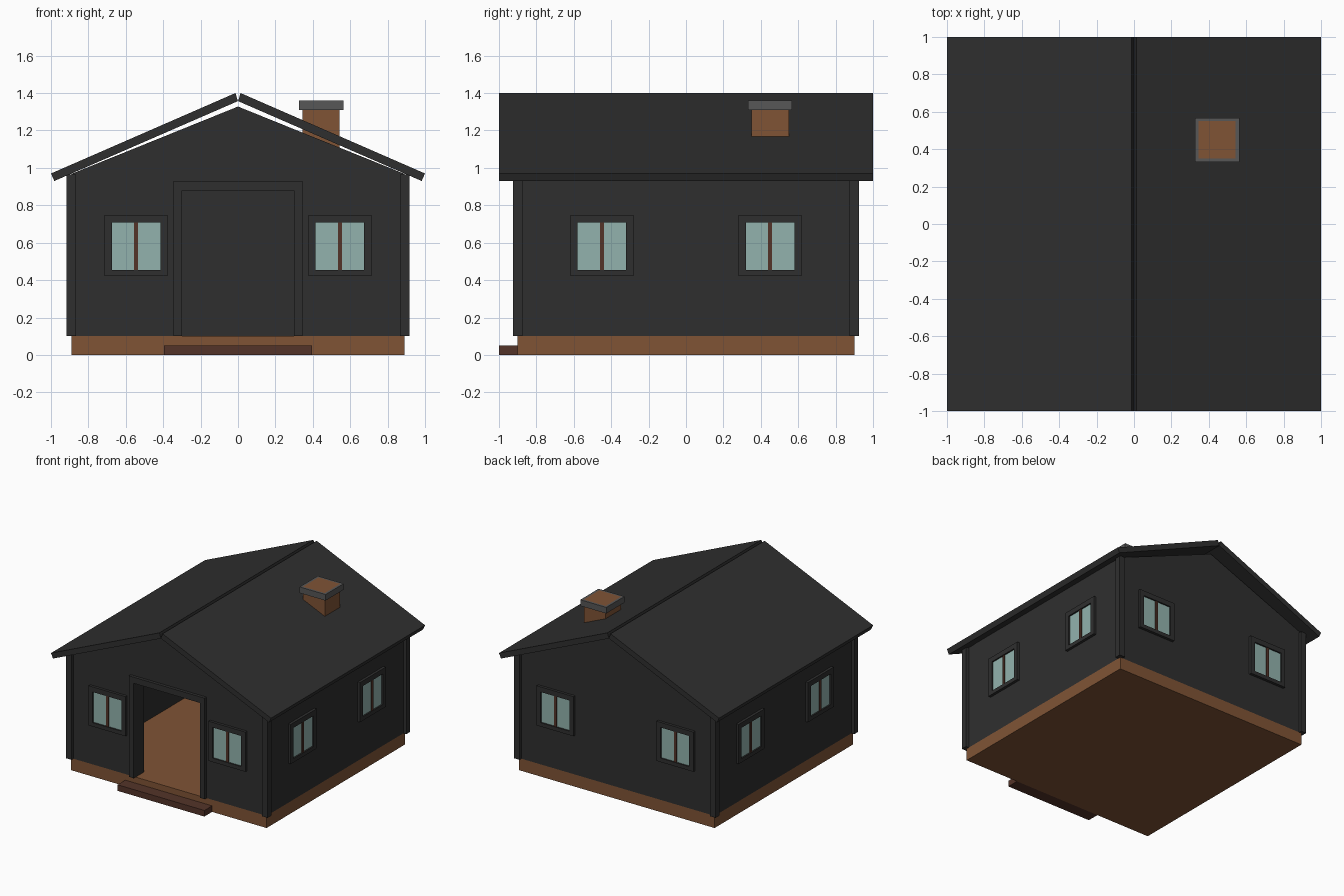
import bpy, bmesh, math
from mathutils import Matrix, Vector

if "Cube" in bpy.data.objects:
    bpy.data.objects.remove(bpy.data.objects["Cube"])


def material(name, rgb):
    m = bpy.data.materials.new(name)
    m.diffuse_color = (*rgb, 1)
    m.use_nodes = True
    m.node_tree.nodes["Principled BSDF"].inputs["Base Color"].default_value = m.diffuse_color
    return m


DARK = material("charcoal", (0.028, 0.028, 0.028))
BRICK = material("warm_brown", (0.215, 0.088, 0.036))
STEP = material("dark_brown", (0.088, 0.034, 0.022))
GLASS = material("pale_teal", (0.29, 0.45, 0.42))
GREY = material("stone_grey", (0.095, 0.095, 0.095))


def finish(name, bm, mat, matrix=None):
    if matrix:
        bm.transform(matrix)
    bmesh.ops.recalc_face_normals(bm, faces=bm.faces)
    me = bpy.data.meshes.new(name)
    bm.to_mesh(me)
    bm.free()
    me.materials.append(mat)
    ob = bpy.data.objects.new(name, me)
    bpy.context.collection.objects.link(ob)
    return ob


def boxes(name, mat, spans, matrix=None):
    """One object from boxes given as (x0, x1, y0, y1, z0, z1)."""
    bm = bmesh.new()
    for x0, x1, y0, y1, z0, z1 in spans:
        m = Matrix.Translation(((x0 + x1) / 2, (y0 + y1) / 2, (z0 + z1) / 2))
        m = m @ Matrix.Diagonal((x1 - x0, y1 - y0, z1 - z0, 1))
        bmesh.ops.create_cube(bm, size=1, matrix=m)
    return finish(name, bm, mat, matrix)


def prism(name, mat, outline, y0, y1):
    """Extrude an x-z outline along y."""
    bm = bmesh.new()
    face = bm.faces.new([bm.verts.new((x, y0, z)) for x, z in outline])
    res = bmesh.ops.extrude_face_region(bm, geom=[face])
    verts = [v for v in res["geom"] if isinstance(v, bmesh.types.BMVert)]
    bmesh.ops.translate(bm, verts=verts, vec=Vector((0, y1 - y0, 0)))
    return finish(name, bm, mat)


# Foundation and front step
boxes("foundation", BRICK, [(-0.89, 0.89, -0.9, 0.9, 0, 0.1)])
boxes("front_step", STEP, [(-0.395, 0.395, -1, -0.9, 0, 0.05)])

# Hollow walls: gables front and back, plain walls at the sides
WX, WY = 0.89, 0.9
gable = [(WX, 0.1), (WX, 0.968), (0, 1.328), (-WX, 0.968), (-WX, 0.1)]
doorway = [(-0.32, 0.1), (-0.32, 0.9), (0.32, 0.9), (0.32, 0.1)]
prism("front_wall", DARK, gable + doorway, -WY, -0.8)
prism("back_wall", DARK, gable, 0.8, WY)
for side, s in (("left", -1), ("right", 1)):
    a, b = sorted((s * WX, s * 0.8))
    boxes(side + "_wall", DARK, [(a, b, -0.8, 0.8, 0.1, 0.97)])

# Corner posts
boxes("corner_posts", DARK, [
    (*sorted((sx * 0.867, sx * 0.917)), *sorted((sy * 0.875, sy * 0.925)), 0.1, 0.965)
    for sx in (-1, 1) for sy in (-1, 1)])

# Door frame around the open doorway
boxes("door_frame", DARK, [
    (-0.345, -0.3, -0.925, -0.795, 0.1, 0.88),
    (0.3, 0.345, -0.925, -0.795, 0.1, 0.88),
    (-0.345, 0.345, -0.925, -0.795, 0.88, 0.93)])


# Windows, built facing -y and turned to each side
def window(name, c, wall, turn):
    m = Matrix.Rotation(turn, 4, "Z")
    o, i, z0, z1 = 0.168, 0.13, 0.423, 0.749
    front, back = -wall - 0.022, -wall + 0.01
    boxes(name + "_frame", DARK, [
        (c - o, c - i, front, back, z0, z1),
        (c + i, c + o, front, back, z0, z1),
        (c - i, c + i, front, back, z0, 0.455),
        (c - i, c + i, front, back, 0.707, z1)], m)
    boxes(name + "_glass", GLASS, [(c - i, c + i, -wall - 0.01, -wall - 0.002, 0.455, 0.707)], m)
    boxes(name + "_mullion", STEP, [(c - 0.011, c + 0.011, -wall - 0.018, -wall, 0.455, 0.707)], m)


for side, turn, wall, offset in (("front", 0, WY, 0.545), ("right", 1, WX, 0.45),
                                 ("back", 2, WY, 0.545), ("left", 3, WX, 0.45)):
    for n, s in enumerate((-1, 1), 1):
        window(f"{side}_window_{n}", s * offset, wall, turn * math.pi / 2)

# Roof slabs with a small notch along the ridge
for side, s in (("left", -1), ("right", 1)):
    slab = [(1.0, 0.97), (0.982, 0.93), (0.0, 1.357), (0.014, 1.4)]
    prism(side + "_roof", DARK, [(s * x, z) for x, z in slab], -1, 1)

# Chimney with a stone collar
boxes("chimney", BRICK, [(0.346, 0.544, 0.35, 0.55, 1.0, 1.36)])
boxes("chimney_cap", GREY, [
    (0.327, 0.346, 0.332, 0.568, 1.31, 1.36),
    (0.544, 0.563, 0.332, 0.568, 1.31, 1.36),
    (0.346, 0.544, 0.332, 0.35, 1.31, 1.36),
    (0.346, 0.544, 0.55, 0.568, 1.31, 1.36)])
